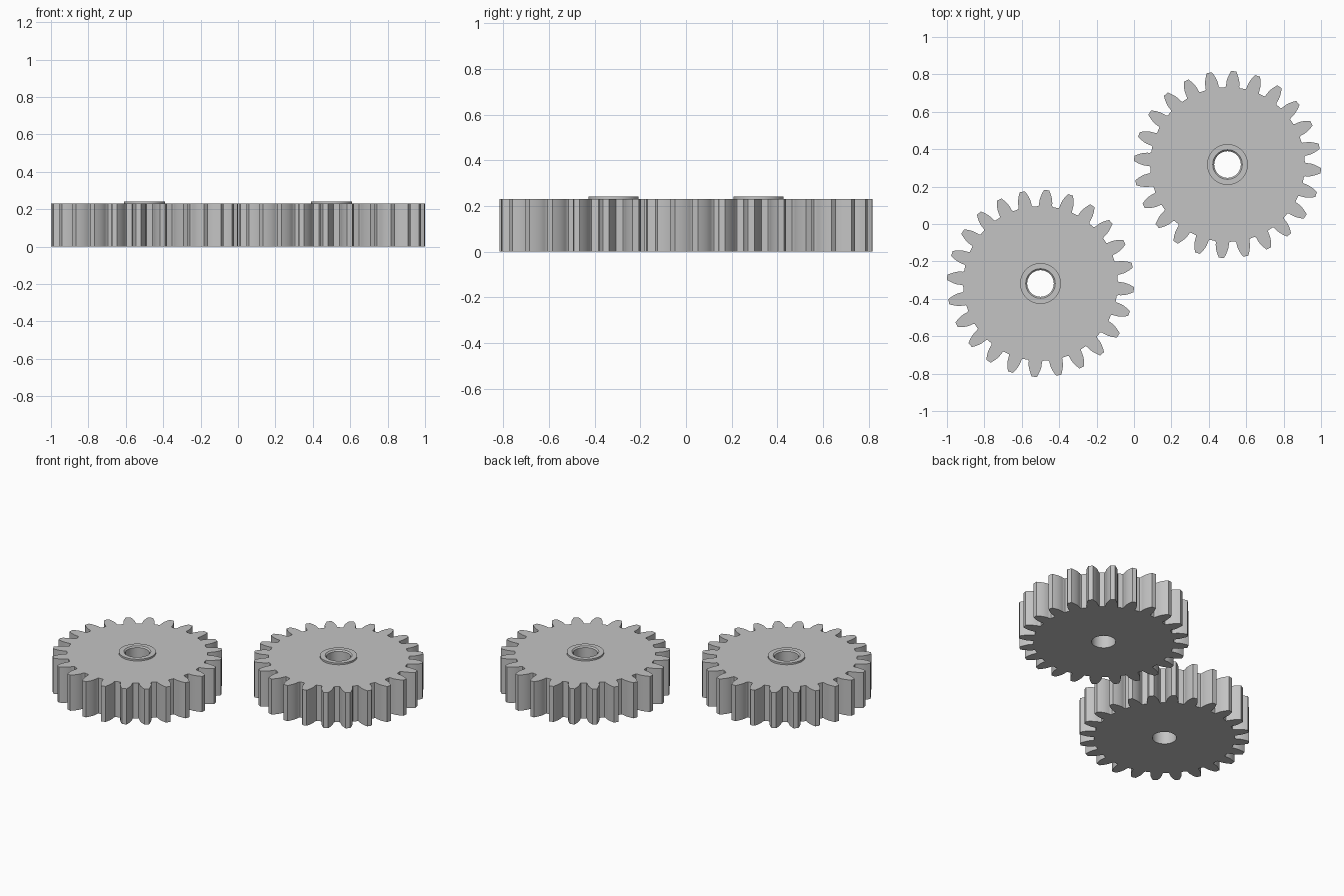
import bpy, bmesh, math

if "Cube" in bpy.data.objects:
    bpy.data.objects.remove(bpy.data.objects["Cube"])

TEETH = 24
R_TIP, R_ROOT = 0.5, 0.4135
R_PITCH = R_TIP * TEETH / (TEETH + 2)
R_BASE = R_PITCH * math.cos(math.radians(20))
PITCH = 2 * math.pi / TEETH
PHASE = -PITCH / 4
Z_BODY, Z_BOSS = 0.231, 0.242
R_HOLE, R_CHAMFER, R_BOSS = 0.071, 0.079, 0.109

steel = bpy.data.materials.new("steel_grey")
steel.diffuse_color = (0.55, 0.55, 0.55, 1)
steel.use_nodes = True
steel.node_tree.nodes["Principled BSDF"].inputs["Base Color"].default_value = steel.diffuse_color


def involute(r):
    a = math.acos(min(1, R_BASE / r))
    return math.tan(a) - a


def tooth_outline():
    """Polar points (angle, radius) of the whole toothed rim."""
    half_base = PITCH / 4 + involute(R_PITCH)
    # one flank from root fillet to tip
    flank = [(math.radians(5.4), R_ROOT), (math.radians(4.85), 0.419)]
    for i in range(6):
        r = R_BASE + (R_TIP - R_BASE) * i / 5
        flank.append((half_base - involute(r), r))
    tooth = [(-a, r) for a, r in flank] + [(a, r) for a, r in reversed(flank)]
    return [(PHASE + k * PITCH + a, r) for k in range(TEETH) for a, r in tooth]


def gear_mesh():
    rim = tooth_outline()
    bm = bmesh.new()

    def ring(z, radius=None):
        return [bm.verts.new(((radius or r) * math.cos(a),
                              (radius or r) * math.sin(a), z)) for a, r in rim]

    # closed loft: bore, underside, toothed wall, top, raised boss, bore chamfer
    loops = [ring(0, R_HOLE), ring(0), ring(Z_BODY), ring(Z_BODY, R_BOSS),
             ring(Z_BOSS, R_BOSS), ring(Z_BOSS, R_CHAMFER),
             ring(Z_BOSS - 0.008, R_HOLE)]
    n = len(rim)
    for k, lower in enumerate(loops):
        upper = loops[(k + 1) % len(loops)]
        for i in range(n):
            j = (i + 1) % n
            bm.faces.new((lower[i], lower[j], upper[j], upper[i]))
    bmesh.ops.recalc_face_normals(bm, faces=bm.faces)
    mesh = bpy.data.meshes.new("spur_gear")
    bm.to_mesh(mesh)
    bm.free()
    mesh.materials.append(steel)
    return mesh


# two identical gears set diagonally
mesh = gear_mesh()
for name, s in (("front_left_gear", -1), ("back_right_gear", 1)):
    gear = bpy.data.objects.new(name, mesh)
    gear.location = (0.5 * s, 0.318 * s, 0)
    bpy.context.collection.objects.link(gear)

bpy.context.view_layer.objects.active = gear
gear.select_set(True)
bpy.ops.object.shade_smooth_by_angle(angle=math.radians(30))
